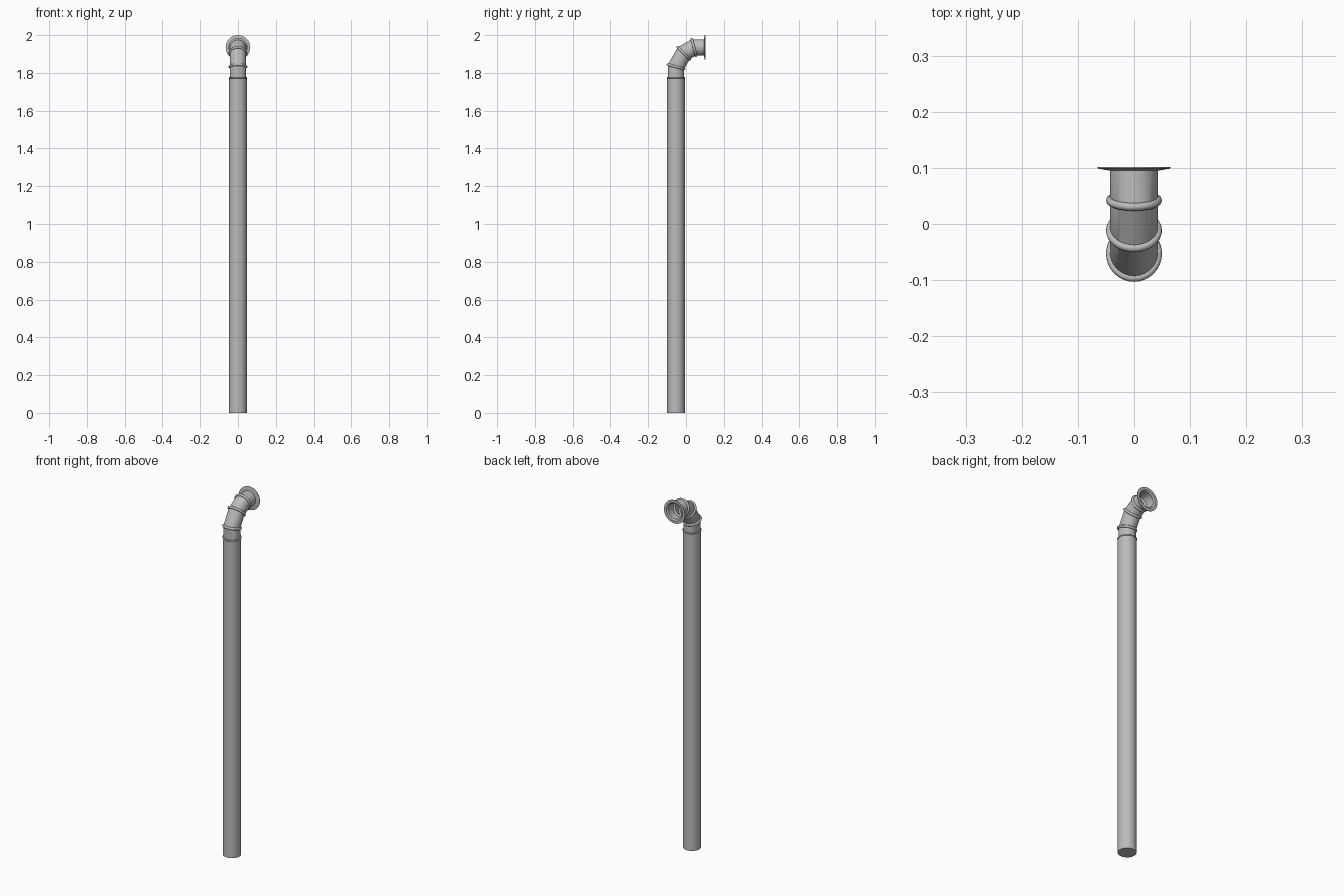
import bpy, bmesh, math
from mathutils import Vector, Matrix

cube = bpy.data.objects.get("Cube")
if cube:
    bpy.data.objects.remove(cube)

SIDES = 32
PIPE_Y, TUBE_R = -0.053, 0.043
END_Y, END_Z = 0.102, 1.935

grey = bpy.data.materials.new("grey metal")
grey.use_nodes = True
colour = (0.5, 0.5, 0.5, 1)
grey.diffuse_color = colour
grey.node_tree.nodes["Principled BSDF"].inputs["Base Color"].default_value = colour


def make(name, rings, closed=False, cap_start=False, sharp=35):
    """Skin a list of vertex rings into a smooth shaded object."""
    bm = bmesh.new()
    loops = [[bm.verts.new(p) for p in ring] for ring in rings]
    pairs = list(zip(loops, loops[1:]))
    if closed:
        pairs.append((loops[-1], loops[0]))
    for a, b in pairs:
        for i in range(len(a)):
            j = (i + 1) % len(a)
            bm.faces.new((a[i], a[j], b[j], b[i]))
    if cap_start:
        bm.faces.new(loops[0])
    bmesh.ops.recalc_face_normals(bm, faces=bm.faces)
    mesh = bpy.data.meshes.new(name)
    bm.to_mesh(mesh)
    bm.free()
    mesh.materials.append(grey)
    obj = bpy.data.objects.new(name, mesh)
    bpy.context.collection.objects.link(obj)
    bpy.ops.object.select_all(action="DESELECT")
    obj.select_set(True)
    bpy.context.view_layer.objects.active = obj
    bpy.ops.object.shade_smooth_by_angle(angle=math.radians(sharp))
    return obj


def circle(y, z, tilt, radius, along=0, stretch=1):
    """Ring centred on (y, z), its axis tilted from vertical towards +y."""
    turn = Matrix.Rotation(-math.radians(tilt), 3, "X")
    return [Vector((0, y, z)) + turn @ Vector((
        radius * math.cos(a), radius * stretch * math.sin(a), along))
        for a in (math.tau * i / SIDES for i in range(SIDES))]


# Mitred elbow path: three bends of thirty degrees
step = 0.062
b3 = (END_Y - 0.06, END_Z)
b2 = (b3[0] - step * math.sin(math.radians(60)), b3[1] - step * 0.5)
rise = (b2[0] - PIPE_Y) / math.tan(math.radians(30))
b1 = (PIPE_Y, b2[1] - rise)
bends = [(b1, 15), (b2, 45), (b3, 75)]
mitre = 1 / math.cos(math.radians(15))

# Straight downpipe with a closed foot and a top shoulder
make("downpipe", [circle(PIPE_Y, z, 0, r) for z, r in
                  ((0, 0.0465), (1.775, 0.0465), (1.775, 0.04))], cap_start=True)

# Open elbow tube, set slightly into the downpipe
make("elbow", [circle(PIPE_Y, 1.74, 0, TUBE_R)]
     + [circle(*c, t, TUBE_R, stretch=mitre) for c, t in bends]
     + [circle(END_Y - 0.005, END_Z, 90, TUBE_R)], sharp=20)

# Rounded beads over each joint
def bead(name, centre, tilt, core, thick):
    make(name, [circle(*centre, tilt, core + thick * math.cos(a),
                       thick * math.sin(a), mitre if tilt else 1)
                for a in (math.tau * i / 10 for i in range(10))], closed=True, sharp=60)


bead("pipe_collar", (PIPE_Y, 1.775), 0, 0.045, 0.004)
for n, (c, t) in enumerate(bends):
    bead(f"joint_bead_{n + 1}", c, t, TUBE_R, 0.007)

# Flared end flange with an open mouth
make("end_flange", [circle(y, END_Z, 90, r) for y, r in (
    (0.095, 0.043), (0.099, 0.065), (END_Y, 0.065), (END_Y, 0.05), (0.095, 0.042))],
    closed=True)
